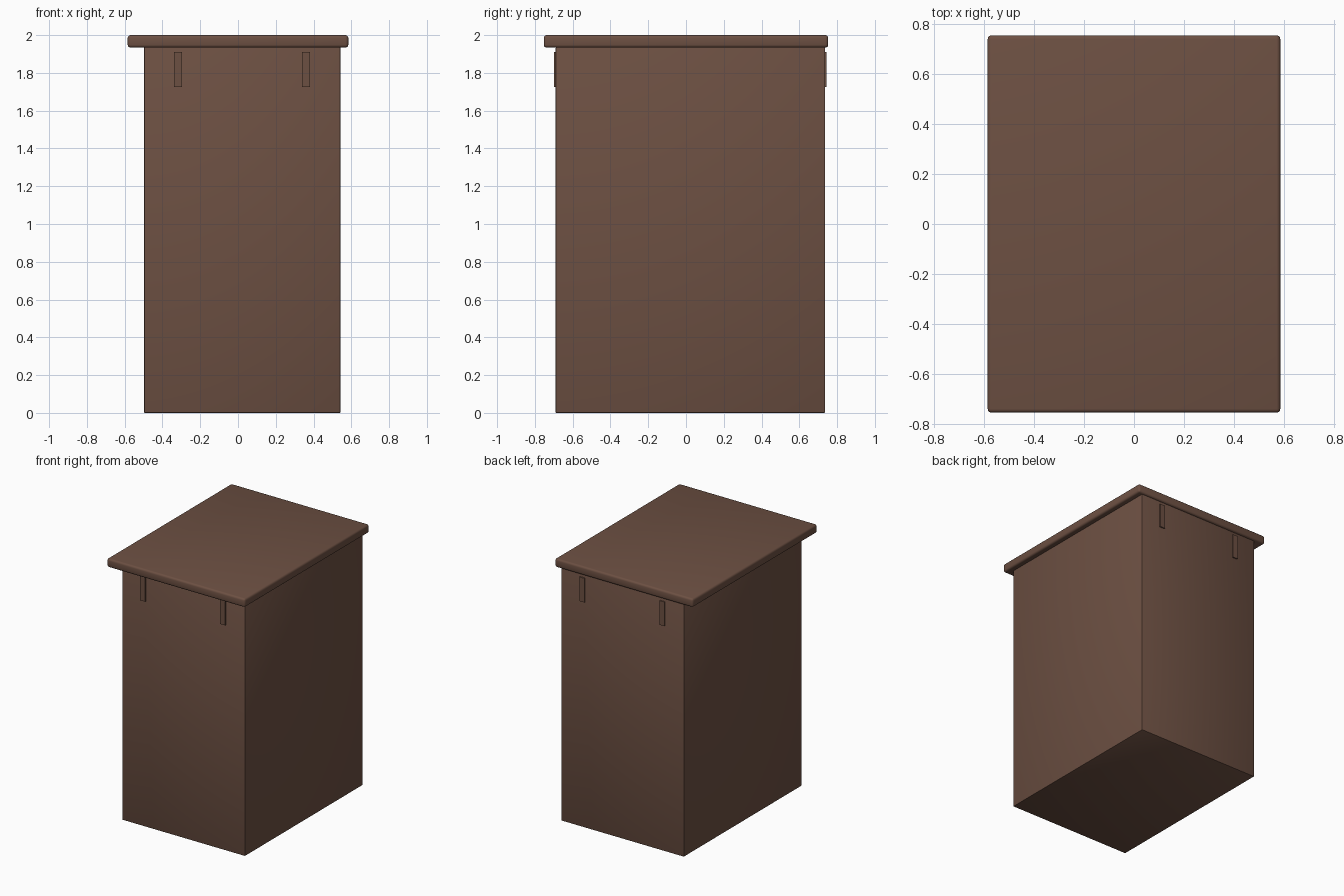
import bpy

if "Cube" in bpy.data.objects:
    bpy.data.objects.remove(bpy.data.objects["Cube"])

brown = bpy.data.materials.new("dark brown")
brown.diffuse_color = (0.152, 0.080, 0.055, 1)
brown.use_nodes = True
brown.node_tree.nodes["Principled BSDF"].inputs["Base Color"].default_value = brown.diffuse_color


def box(name, x, y, z, bevel=0.0, segments=2):
    """Box from (min, max) ranges, with optional rounded edges."""
    bpy.ops.mesh.primitive_cube_add(size=1, location=[sum(r) / 2 for r in (x, y, z)])
    ob = bpy.context.object
    ob.name = name
    ob.scale = [r[1] - r[0] for r in (x, y, z)]
    bpy.ops.object.transform_apply(location=False, rotation=False, scale=True)
    ob.data.materials.append(brown)
    if bevel:
        mod = ob.modifiers.new("rounded edges", 'BEVEL')
        mod.width = bevel
        mod.segments = segments
        bpy.ops.object.modifier_apply(modifier=mod.name)
        bpy.ops.object.shade_smooth_by_angle()
    return ob


# Tall body, slightly off-centre under the lid
box("body", (-0.497, 0.542), (-0.69, 0.736), (0, 1.936), 0.004, 2)

# Overhanging lid with rounded edges
box("lid", (-0.584, 0.584), (-0.753, 0.753), (1.934, 2.0), 0.015, 3)

# Thin upright strips under the lid, two on the front and two on the back
for side, y in (("front", (-0.699, -0.68)), ("back", (0.726, 0.745))):
    for place, x in (("left", -0.317), ("right", 0.36)):
        box(f"{side}_{place}_strip", (x - 0.021, x + 0.021), y, (1.725, 1.91))
